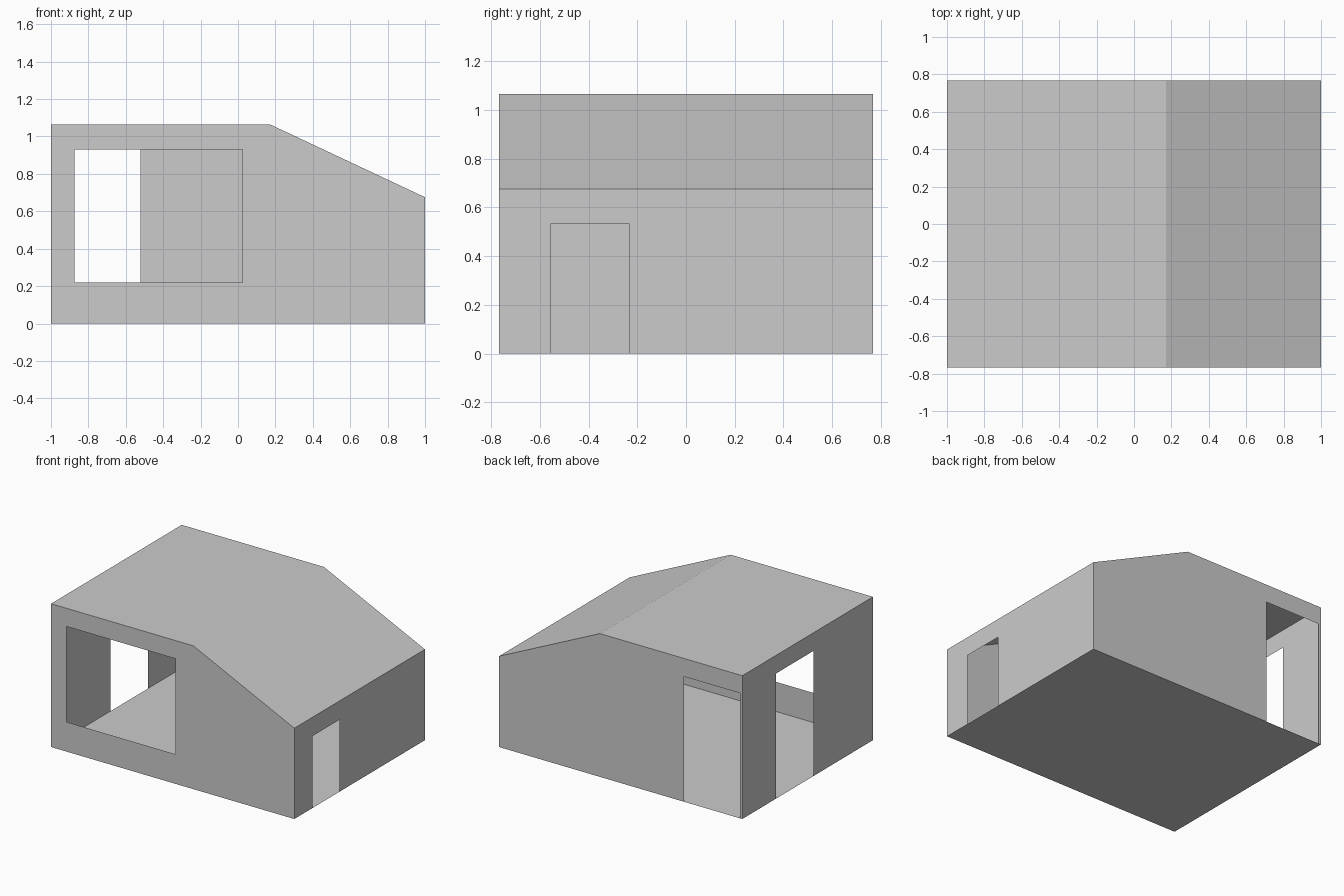
import bpy, bmesh
from mathutils import Vector

if "Cube" in bpy.data.objects:
    bpy.data.objects.remove(bpy.data.objects["Cube"])

W, D = 1.0, 0.767            # half width and half depth
RIDGE_X, TOP, EAVE = 0.17, 1.065, 0.675


def panel(name, loops, place, outward):
    """Flat, paper-thin panel: 2D outline (plus optional holes) mapped to 3D by place()."""
    bm = bmesh.new()
    for loop in loops:
        vs = [bm.verts.new(place(*p)) for p in loop]
        for i, v in enumerate(vs):
            bm.edges.new((v, vs[(i + 1) % len(vs)]))
    bmesh.ops.triangle_fill(bm, use_beauty=True, edges=bm.edges[:], normal=Vector(outward))
    bm.normal_update()
    flip = [f for f in bm.faces if f.normal.dot(Vector(outward)) < 0]
    bmesh.ops.reverse_faces(bm, faces=flip)
    mesh = bpy.data.meshes.new(name)
    bm.to_mesh(mesh)
    bm.free()
    obj = bpy.data.objects.new(name, mesh)
    bpy.context.collection.objects.link(obj)
    return obj


def doorway(a, b, h):
    """Notch cut up from the floor line, for use inside an outline."""
    return [(a, 0), (a, h), (b, h), (b, 0)]


def rect(a, b, lo, hi):
    return [(a, lo), (b, lo), (b, hi), (a, hi)]


gable_top = [(W, 0), (W, EAVE), (RIDGE_X, TOP), (-W, TOP)]

# Front wall with wide window
panel("front_wall", [[(-W, 0)] + gable_top, rect(-0.875, 0.025, 0.22, 0.93)],
      lambda x, z: (x, -D, z), (0, -1, 0))

# Back wall with doorway beside the corner
panel("back_wall", [[(-W, 0)] + doorway(-0.98, -0.52, 0.93) + gable_top],
      lambda x, z: (x, D, z), (0, 1, 0))

# Side walls, each with a doorway
for name, x, height, door in (("left_wall", -W, TOP, (-0.07, 0.37, 0.93)),
                              ("right_wall", W, EAVE, (-0.555, -0.235, 0.535))):
    panel(name, [[(-D, 0)] + doorway(*door) + [(D, 0), (D, height), (-D, height)]],
          lambda y, z, x=x: (x, y, z), (x, 0, 0))

# Floor
panel("floor", [rect(-W, W, -D, D)], lambda x, y: (x, y, 0), (0, 0, -1))

# Roof: flat part and sloping part
panel("flat_roof", [rect(-W, RIDGE_X, -D, D)], lambda x, y: (x, y, TOP), (0, 0, 1))
slope = (TOP - EAVE) / (W - RIDGE_X)
panel("sloping_roof", [rect(RIDGE_X, W, -D, D)],
      lambda x, y: (x, y, TOP - slope * (x - RIDGE_X)), (slope, 0, 1))
